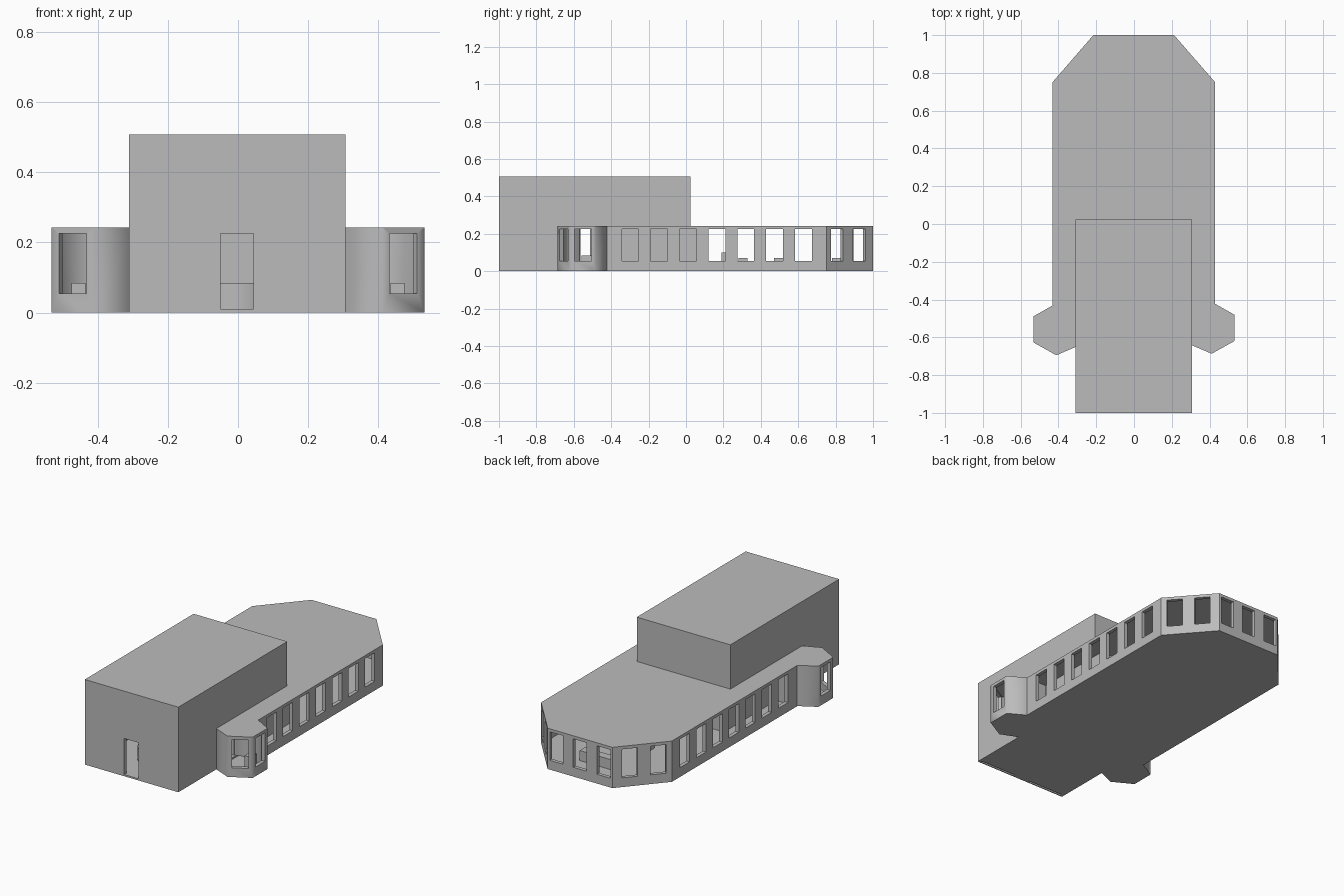
import bpy, bmesh
from mathutils import Vector

if "Cube" in bpy.data.objects:
    bpy.data.objects.remove(bpy.data.objects["Cube"])

GREY = (0.5, 0.5, 0.5, 1)
grey = bpy.data.materials.new("plain_grey")
grey.use_nodes = True
grey.diffuse_color = GREY
grey.node_tree.nodes["Principled BSDF"].inputs["Base Color"].default_value = GREY

LOW, HIGH, WALL = 0.243, 0.507, 0.022
SILL, HEAD = 0.055, 0.225


def add_prism(bm, outline, z0, z1):
    face = bm.faces.new([bm.verts.new((x, y, z0)) for x, y in outline])
    new = bmesh.ops.extrude_face_region(bm, geom=[face])["geom"]
    verts = [v for v in new if isinstance(v, bmesh.types.BMVert)]
    bmesh.ops.translate(bm, verts=verts, vec=(0, 0, z1 - z0))


def prisms(name, parts):
    """One object made of (outline, bottom, top) prisms."""
    bm = bmesh.new()
    for part in parts:
        add_prism(bm, *part)
    bmesh.ops.recalc_face_normals(bm, faces=bm.faces)
    mesh = bpy.data.meshes.new(name)
    bm.to_mesh(mesh)
    bm.free()
    mesh.materials.append(grey)
    obj = bpy.data.objects.new(name, mesh)
    bpy.context.collection.objects.link(obj)
    return obj


def rect(x0, x1, y0, y1):
    return [(x0, y0), (x1, y0), (x1, y1), (x0, y1)]


def inset(outline, d):
    """Move every side of a counter-clockwise outline inwards by d."""
    pts = [Vector(p) for p in outline]
    result = []
    for i, p in enumerate(pts):
        a = (p - pts[i - 1]).normalized()
        b = (pts[(i + 1) % len(pts)] - p).normalized()
        na, nb = Vector((-a.y, a.x)), Vector((-b.y, b.x))
        result.append(tuple(p + (na + nb) * d / (1 + na.dot(nb))))
    return result


def opening(p, q, centre, width, z0=SILL, z1=HEAD):
    """Cutter through the wall p-q, centred at a distance along it."""
    p, q = Vector(p), Vector(q)
    along = (q - p).normalized()
    across = Vector((-along.y, along.x)) * (WALL + 0.008)
    a, b = p + along * (centre - width / 2), p + along * (centre + width / 2)
    return ([tuple(v) for v in (a - across, b - across, b + across, a + across)], z0, z1)


def cut(obj, parts):
    cutter = prisms("cutter", parts)
    cutter.hide_render = True
    mod = obj.modifiers.new("cut", "BOOLEAN")
    mod.object, mod.solver = cutter, "EXACT"
    bpy.context.view_layer.objects.active = obj
    bpy.ops.object.modifier_apply(modifier=mod.name)
    bpy.data.objects.remove(cutter)


def room(name, outline, height, openings):
    shell = prisms(name, [(outline, 0, height)])
    cut(shell, [(inset(outline, WALL), 0.01, height - 0.012)])
    cut(shell, openings)
    return shell


# Tall front hall: entrance, doorways to the bays, open slots under the front wall
hall = rect(-0.31, 0.307, -1, 0.025)
doors = [opening(hall[0], hall[1], 0.307, 0.095, 0.01, HEAD)]
for i in (1, 3):
    centre = 0.48 if i == 1 else 0.545
    doors.append(opening(hall[i], hall[(i + 1) % 4], centre, 0.09, 0.02, HEAD))
hall_obj = room("tall_hall", hall, HIGH, doors)
cut(hall_obj, [(rect(-0.29, -0.06, -0.994, -0.982), -0.01, 0.2),
               (rect(0.055, 0.29, -0.994, -0.982), -0.01, 0.2)])

# Long low wing with chamfered back corners
wing = [(-0.432, -0.43), (0.43, -0.43), (0.43, 0.75), (0.212, 1), (-0.215, 1), (-0.432, 0.75)]
windows = []
for k in range(7):
    y = -0.298 + k * 0.1543
    windows.append(opening((0.43, -1), (0.43, 1), y + 1, 0.09))
    windows.append(opening((-0.432, -1), (-0.432, 1), y + 1, 0.09))
for x in (-0.157, 0, 0.154):
    windows.append(opening((-1, 1), (1, 1), x + 1, 0.088))
for start, end in ((wing[2], wing[3]), (wing[5], wing[4])):
    for centre in (0.076, 0.235):
        windows.append(opening(start, end, centre, 0.088))
room("low_wing", wing, LOW, windows)

# Faceted bays on both sides, softly shaded around their walls
for side, name in ((1, "left_bay"), (-1, "right_bay")):
    dy = 0 if side > 0 else -0.008
    bay = [(0.295, -0.637), (0.411, -0.687), (0.531, -0.62), (0.531, -0.48),
           (0.425, -0.42), (0.295, -0.42)]
    bay = [(x * side, y + dy) for x, y in bay]
    if side < 0:
        bay.reverse()
    front, outer, corner, back = (bay[1:5] if side > 0 else bay[4:0:-1])
    cuts = [opening(front, outer, 0.069, 0.09), opening(outer, corner, 0.07, 0.09)]
    inner = rect(*sorted((side * 0.28, side * 0.33)), -0.57 + dy, -0.47 + dy)
    obj = room(name, bay, LOW, cuts + [(inner, 0.02, HEAD)])
    for poly in obj.data.polygons:
        c = poly.center
        poly.use_smooth = abs(poly.normal.z) < 0.5
    for edge in obj.data.edges:
        a, b = (obj.data.vertices[i].co for i in edge.vertices)
        edge.use_edge_sharp = abs(a.z - b.z) < 0.01 or abs(a.z - b.z) < HEAD - SILL + 0.01
    # Small table inside the bay
    prisms(name + "_table", [(rect(*sorted((side * 0.435, side * 0.475)), -0.56, -0.5), 0.01, 0.085)])

# Partition behind the hall
prisms("partition", [(rect(-0.31, 0.307, 0.02, 0.085), 0.01, LOW - 0.012)])

# Curved reception desk facing the entrance
bpy.ops.mesh.primitive_cylinder_add(vertices=32, radius=0.13, depth=0.075, location=(0, -0.72, 0.0475))
desk = bpy.context.object
desk.name = "reception_desk"
desk.data.materials.append(grey)
bpy.ops.object.shade_smooth_by_angle()

# Low furniture in the wing
prisms("cabinet", [(rect(-0.1, 0.1, 0.19, 0.215), 0.01, 0.1)])
prisms("benches", [(rect(-0.12, 0.12, y, y + 0.05), 0.01, 0.07) for y in (0.28, 0.47, 0.78)])
